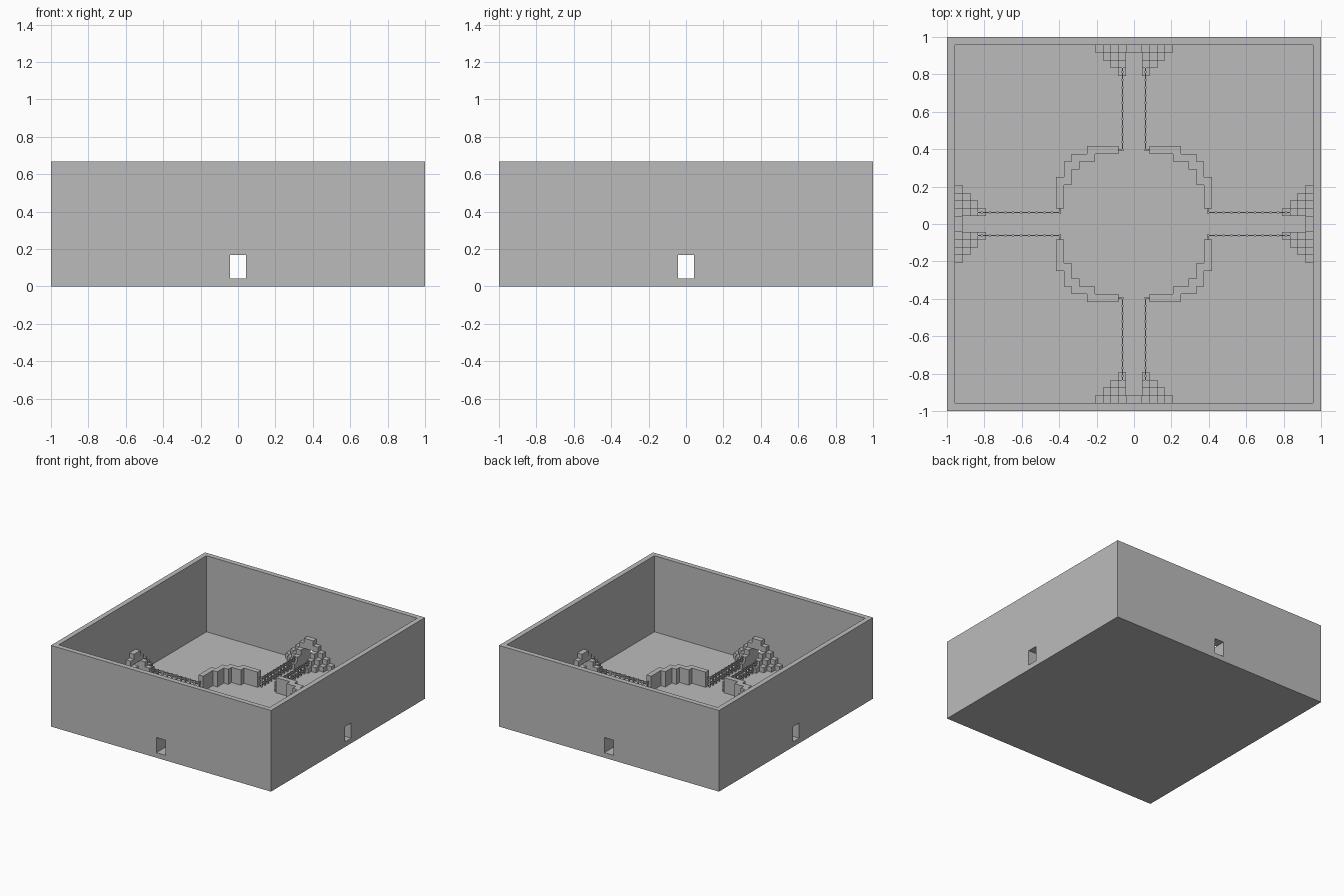
import bpy, bmesh, math
from mathutils import Matrix, Vector

if "Cube" in bpy.data.objects:
    bpy.data.objects.remove(bpy.data.objects["Cube"], do_unlink=True)

U = 1 / 24          # one block
HALF = 24           # half of the floor, in blocks
SIDES = ("back", "left", "front", "right")

stone = bpy.data.materials.new("stone_grey")
stone.use_nodes = True
grey = (0.5, 0.5, 0.5, 1)
stone.diffuse_color = grey
stone.node_tree.nodes["Principled BSDF"].inputs["Base Color"].default_value = grey


def add_box(bm, lo, hi):
    """Box between two corners given in blocks."""
    lo, hi = Vector(lo), Vector(hi)
    size = hi - lo
    m = Matrix.Translation((lo + hi) / 2) @ Matrix.Diagonal((*size, 1))
    bmesh.ops.create_cube(bm, size=1, matrix=m)


def finish(name, bm, quarter=0):
    """Turn the part to its side, scale blocks to units and link it."""
    turn = Matrix.Rotation(quarter * math.pi / 2, 4, "Z")
    bm.transform(Matrix.Scale(U, 4) @ turn)
    mesh = bpy.data.meshes.new(name)
    bmesh.ops.recalc_face_normals(bm, faces=bm.faces)
    bm.to_mesh(mesh)
    bm.free()
    mesh.materials.append(stone)
    obj = bpy.data.objects.new(name, mesh)
    bpy.context.scene.collection.objects.link(obj)
    return obj


def box_object(name, lo, hi):
    bm = bmesh.new()
    add_box(bm, lo, hi)
    return finish(name, bm)


# Courtyard shell: solid block with the yard and four doorways cut out
shell = box_object("courtyard_walls", (-HALF, -HALF, 0), (HALF, HALF, 16))
inner = HALF - 1
cutters = [
    box_object("yard_cutter", (-inner, -inner, 1), (inner, inner, 18)),
    box_object("door_cutter_x", (-26, -1, 1), (26, 1, 4)),
    box_object("door_cutter_y", (-1, -26, 1), (1, 26, 4)),
]
for cutter in cutters:
    cutter.hide_render = True
    mod = shell.modifiers.new(cutter.name, "BOOLEAN")
    mod.operation = "DIFFERENCE"
    mod.solver = "EXACT"
    mod.object = cutter
deps = bpy.context.evaluated_depsgraph_get()
cut_mesh = bpy.data.meshes.new_from_object(shell.evaluated_get(deps))
shell.modifiers.clear()
shell.data = cut_mesh
for cutter in cutters:
    bpy.data.objects.remove(cutter, do_unlink=True)


def gate_steps(side, quarter):
    """Stepped half pyramid around a doorway."""
    bm = bmesh.new()
    add_box(bm, (-1, inner - 1, 4), (1, inner, 6))
    for row in range(4):
        y = inner - 1 - row
        for col in range(1, 5 - row):
            for x in (col, -col - 1):
                add_box(bm, (x, y, 1), (x + 1, y + 1, 6 - col - row))
    finish(side + "_gate_steps", bm, quarter)


def path_railings(side, quarter):
    """Two rows of posts with rails, two blocks high, along the path."""
    bm = bmesh.new()
    post, rail = 1 / 8, 1 / 16
    for s in (-1, 1):
        x = s * 1.5
        for y in range(9, 20):
            base = 2 if y == 19 else 1
            c = y + 0.5
            add_box(bm, (x - post, c - post, base), (x + post, c + post, 3))
        for layer in (1, 2):
            end = 18 + layer
            for low, high in ((6 / 16, 9 / 16), (12 / 16, 15 / 16)):
                z0, z1 = layer + low, layer + high
                add_box(bm, (x - rail, 9.5, z0), (x + rail, end, z1))
                # Short rail joining the ring wall
                x0, x1 = sorted((x, s * 2))
                add_box(bm, (x0, 9.5 - rail, z0), (x1, 9.5 + rail, z1))
    finish(side + "_path_railings", bm, quarter)


def ring_wall(side, quarter):
    """Quarter of the stepped ring wall, raised from its floor plan."""
    half_plan = [(x, 9) for x in range(2, 6)] + [(x, 8) for x in range(5, 8)]
    plan = set(half_plan) | {(y, x) for x, y in half_plan} | {(7, 7)}
    bm = bmesh.new()
    for x, y in sorted(plan):
        corners = ((x, y), (x + 1, y), (x + 1, y + 1), (x, y + 1))
        bm.faces.new([bm.verts.new((a, b, 1)) for a, b in corners])
    bmesh.ops.remove_doubles(bm, verts=bm.verts, dist=0.001)
    out = bmesh.ops.extrude_face_region(bm, geom=bm.faces[:], use_keep_orig=True)
    top = [g for g in out["geom"] if isinstance(g, bmesh.types.BMVert)]
    bmesh.ops.translate(bm, verts=top, vec=(0, 0, 3))
    bmesh.ops.recalc_face_normals(bm, faces=bm.faces)
    bmesh.ops.dissolve_limit(bm, angle_limit=0.02, verts=bm.verts, edges=bm.edges)
    finish(side + "_ring_wall", bm, quarter)


for quarter, side in enumerate(SIDES):
    gate_steps(side, quarter)
    path_railings(side, quarter)
    ring_wall(side, quarter)
